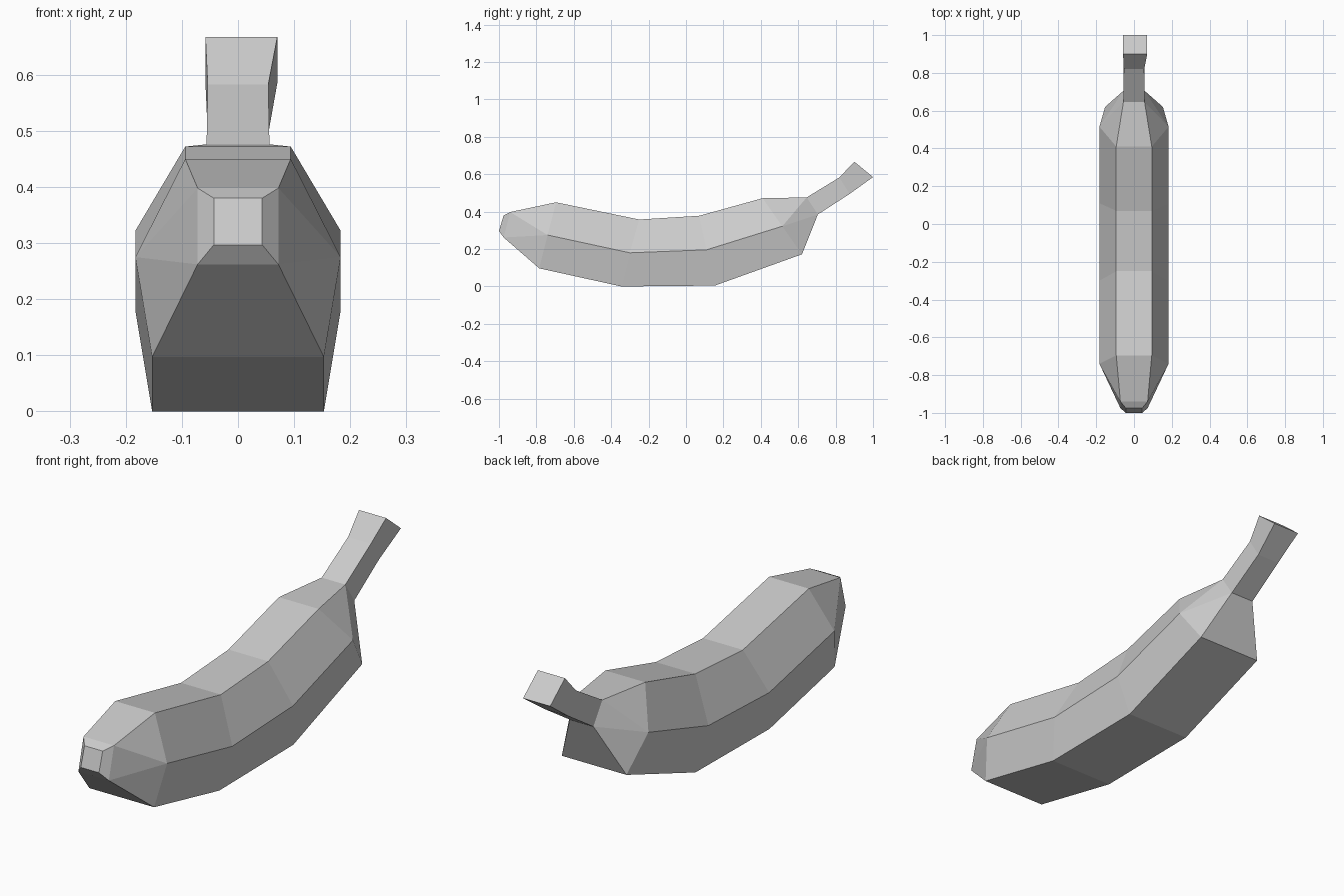
import bpy
import bmesh

default_cube = bpy.data.objects.get("Cube")
if default_cube:
    bpy.data.objects.remove(default_cube, do_unlink=True)

# Plain grey skin
grey = bpy.data.materials.new("plain_grey")
grey.use_nodes = True
skin_colour = (0.6, 0.6, 0.6, 1)
grey.diffuse_color = skin_colour
grey.node_tree.nodes["Principled BSDF"].inputs["Base Color"].default_value = skin_colour


def square_ring(width, top, bottom, shift=0):
    """Four-sided section: half width, then (y, z) of the top and bottom edges."""
    return [(width, *top), (width, *bottom)], shift


def fruit_ring(top, middle, bottom):
    """Six-sided section: (y, z) of the top, widest and bottom edges."""
    return [(0.094, *top), (0.183, *middle), (0.153, *bottom)], 0


# Sections from the blossom tip to the end of the stem
sections = [
    square_ring(0.043, (-0.975, 0.38), (-1, 0.297)),
    square_ring(0.072, (-0.94, 0.398), (-0.975, 0.262)),
    fruit_ring((-0.695, 0.45), (-0.74, 0.275), (-0.785, 0.097)),
    fruit_ring((-0.25, 0.358), (-0.3, 0.18), (-0.345, 0)),
    fruit_ring((0.07, 0.378), (0.11, 0.196), (0.155, 0.005)),
    fruit_ring((0.41, 0.472), (0.515, 0.322), (0.62, 0.172)),
    square_ring(0.056, (0.645, 0.476), (0.705, 0.385)),
    square_ring(0.054, (0.82, 0.583), (0.875, 0.495)),
    square_ring(0.064, (0.9, 0.667), (1, 0.585), 0.006),
]

bm = bmesh.new()


def add_side(section, sign):
    points, shift = section
    return [bm.verts.new((sign * x + shift, y, z)) for x, y, z in points]


def bridge_side(first, second):
    """Join two side profiles, fanning from the widest corner where they differ."""
    if len(first) == len(second):
        for i in range(len(first) - 1):
            bm.faces.new((first[i], first[i + 1], second[i + 1], second[i]))
        return
    full, short = (first, second) if len(first) > len(second) else (second, first)
    top, middle, bottom = full
    bm.faces.new((top, middle, short[0]))
    bm.faces.new((middle, short[-1], short[0]))
    bm.faces.new((middle, bottom, short[-1]))


rings = [(add_side(s, 1), add_side(s, -1)) for s in sections]
for (left, right), (next_left, next_right) in zip(rings, rings[1:]):
    bridge_side(left, next_left)
    bridge_side(right, next_right)
    # Upper and lower strips
    for edge in (0, -1):
        bm.faces.new((left[edge], right[edge], next_right[edge], next_left[edge]))

# Flat caps on the tip and the stem
for left, right in (rings[0], rings[-1]):
    bm.faces.new(left + right[::-1])

bmesh.ops.recalc_face_normals(bm, faces=bm.faces[:])
mesh = bpy.data.meshes.new("banana")
bm.to_mesh(mesh)
bm.free()
mesh.materials.append(grey)
banana = bpy.data.objects.new("banana", mesh)
bpy.context.collection.objects.link(banana)
